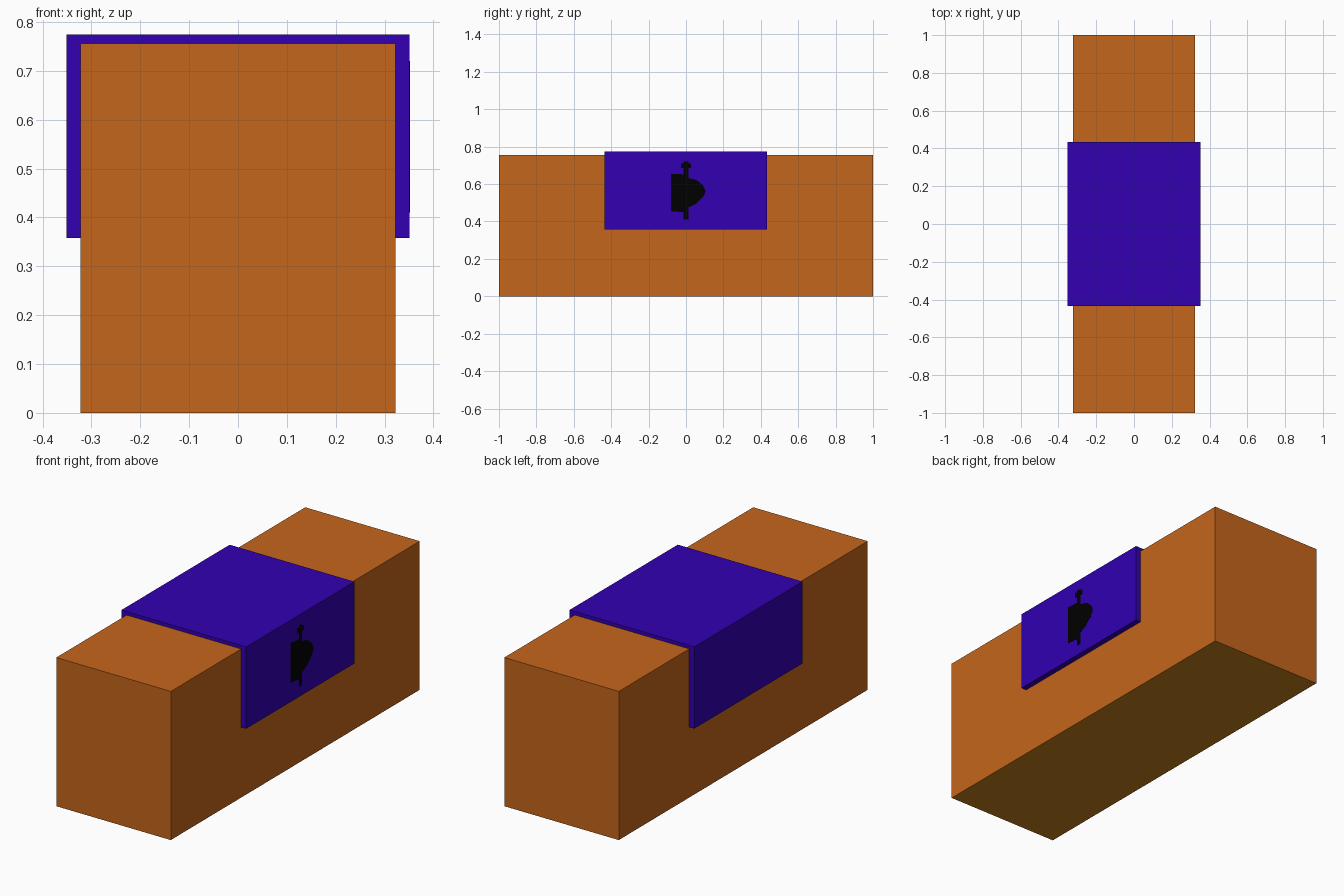
import bpy, bmesh

if "Cube" in bpy.data.objects:
    bpy.data.objects.remove(bpy.data.objects["Cube"])


def material(name, rgb):
    m = bpy.data.materials.new(name)
    m.diffuse_color = (*rgb, 1)
    m.use_nodes = True
    m.node_tree.nodes["Principled BSDF"].inputs["Base Color"].default_value = m.diffuse_color
    return m


ORANGE = material("burnt orange", (0.56, 0.133, 0.011))
OLIVE = material("olive brown", (0.54, 0.22, 0.010))
PURPLE = material("deep purple", (0.032, 0.0, 0.44))
BLACK = material("black", (0.0, 0.0, 0.0))


def prism(name, profile, axis, start, end, mats):
    """Extrude a 2D profile: axis 'y' takes (x, z) points, axis 'x' takes (y, z) points."""
    bm = bmesh.new()
    place = (lambda a, b: (a, start, b)) if axis == "y" else (lambda a, b: (start, a, b))
    face = bm.faces.new([bm.verts.new(place(a, b)) for a, b in profile])
    geom = bmesh.ops.extrude_face_region(bm, geom=[face])["geom"]
    shift = (0, end - start, 0) if axis == "y" else (end - start, 0, 0)
    bmesh.ops.translate(bm, vec=shift, verts=[v for v in geom if isinstance(v, bmesh.types.BMVert)])
    bmesh.ops.recalc_face_normals(bm, faces=bm.faces[:])
    mesh = bpy.data.meshes.new(name)
    bm.to_mesh(mesh)
    bm.free()
    for m in mats:
        mesh.materials.append(m)
    obj = bpy.data.objects.new(name, mesh)
    bpy.context.collection.objects.link(obj)
    return obj


# Long block with a differently coloured underside
W, H = 0.322, 0.756
block = prism("block", [(-W, 0), (W, 0), (W, H), (-W, H)], "y", -1, 1, [ORANGE, OLIVE])
for p in block.data.polygons:
    if p.normal.z < -0.5:
        p.material_index = 1

# Cover folded over the middle of the block
OW, TOP, LOW = 0.351, 0.774, 0.358
prism("cover", [(-OW, LOW), (-OW, TOP), (OW, TOP), (OW, LOW),
                (W, LOW), (W, H), (-W, H), (-W, LOW)], "y", -0.435, 0.434, [PURPLE])

# Thin dark patch on the right side of the cover: panel, rounded fin, post and knob
patches = {
    "patch_panel": [(-0.08, 0.455), (-0.012, 0.45), (-0.012, 0.652), (-0.08, 0.655)],
    "patch_fin": [(0.012, 0.475), (0.055, 0.495), (0.09, 0.53), (0.106, 0.56),
                  (0.09, 0.595), (0.055, 0.622), (0.012, 0.632)],
    "patch_post": [(-0.013, 0.41), (0.013, 0.41), (0.013, 0.72), (-0.013, 0.72)],
    "patch_knob": [(-0.027, 0.685), (0.027, 0.685), (0.027, 0.71), (-0.027, 0.71)],
}
for i, (name, outline) in enumerate(patches.items()):
    prism(name, outline, "x", OW - 0.002, OW + 0.0006 + 0.0002 * i, [BLACK])
